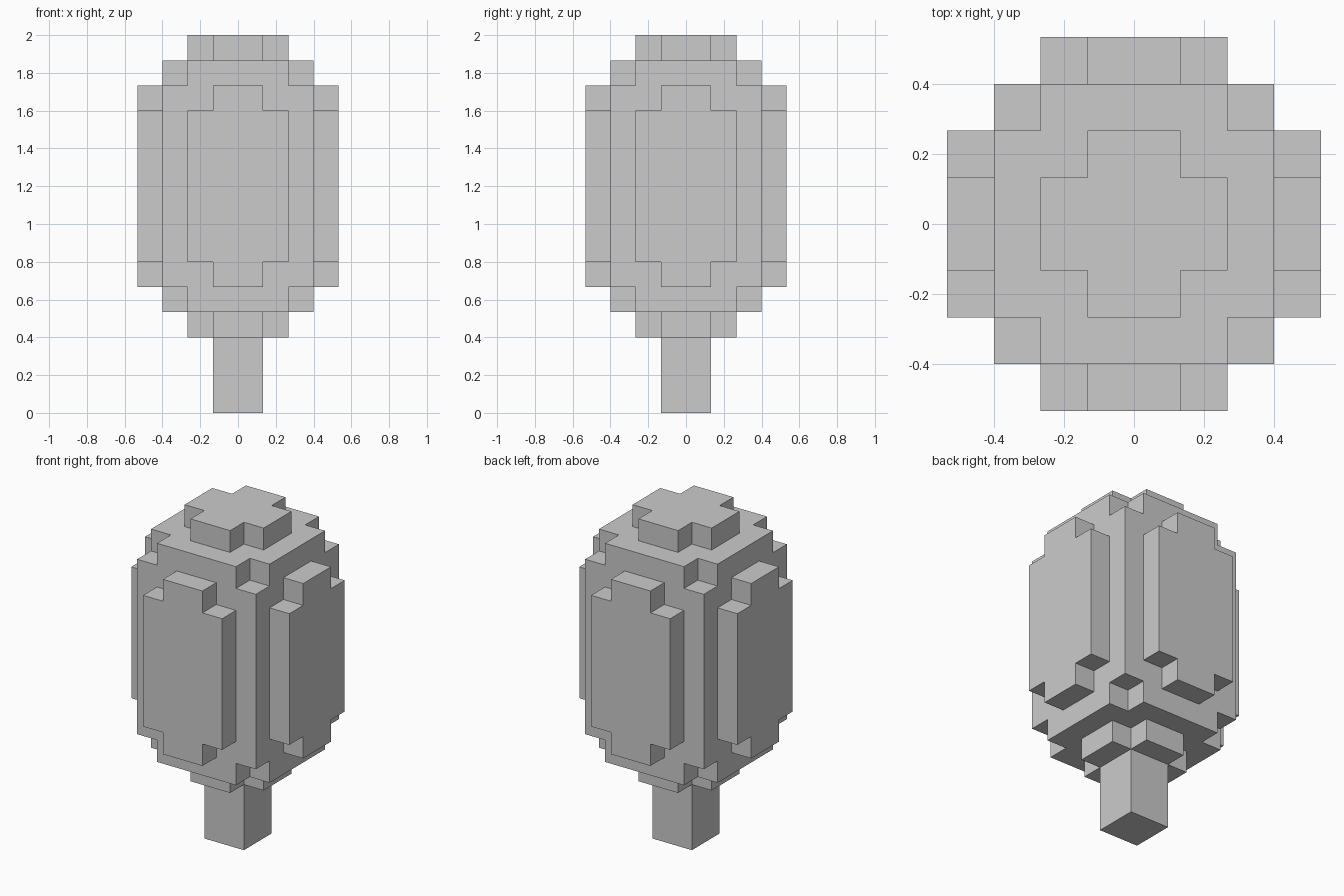
import bpy, bmesh, math
from mathutils import Vector

if "Cube" in bpy.data.objects:
    bpy.data.objects.remove(bpy.data.objects["Cube"])

U = 2 / 15          # size of one block
MID = 9             # crown centre height, in blocks

# Half extents (x, y, z) in blocks of the boxes that make the rounded crown
PROFILE = [(2, 1, 6), (3, 2, 5), (3, 3, 4), (4, 1, 4), (4, 2, 3)]
CROWN = PROFILE + [(y, x, z) for x, y, z in PROFILE if x != y]
TRUNK = (1, 1, 1.5)


def block_set(boxes, mid):
    """Cells whose centre lies in any of the boxes."""
    return {(i, j, k)
            for a, b, c in boxes
            for i in range(-a, a)
            for j in range(-b, b)
            for k in range(int(mid - c), int(mid + c))}


def build(name, cells):
    """Make a mesh from the exposed block sides, with flat areas merged."""
    bm = bmesh.new()
    for cell in cells:
        centre = Vector(cell) + Vector((0.5, 0.5, 0.5))
        for axis in range(3):
            for s in (-1, 1):
                n = Vector((0, 0, 0))
                n[axis] = s
                if tuple(int(c + d) for c, d in zip(cell, n)) in cells:
                    continue
                u = Vector((0, 0, 0))
                u[(axis + 1) % 3] = 0.5
                v = n.cross(u)
                mid = centre + n * 0.5
                bm.faces.new([bm.verts.new((mid + p) * U)
                              for p in (-u - v, u - v, u + v, -u + v)])
    bmesh.ops.remove_doubles(bm, verts=bm.verts, dist=1e-4)
    bmesh.ops.dissolve_limit(bm, angle_limit=math.radians(1),
                             verts=bm.verts, edges=bm.edges)
    mesh = bpy.data.meshes.new(name)
    bm.to_mesh(mesh)
    bm.free()
    obj = bpy.data.objects.new(name, mesh)
    bpy.context.collection.objects.link(obj)
    return obj


# Leafy crown and the square trunk under it
build("tree_crown", block_set(CROWN, MID))
build("tree_trunk", block_set([(1, 1, 1.5)], 1.5))
